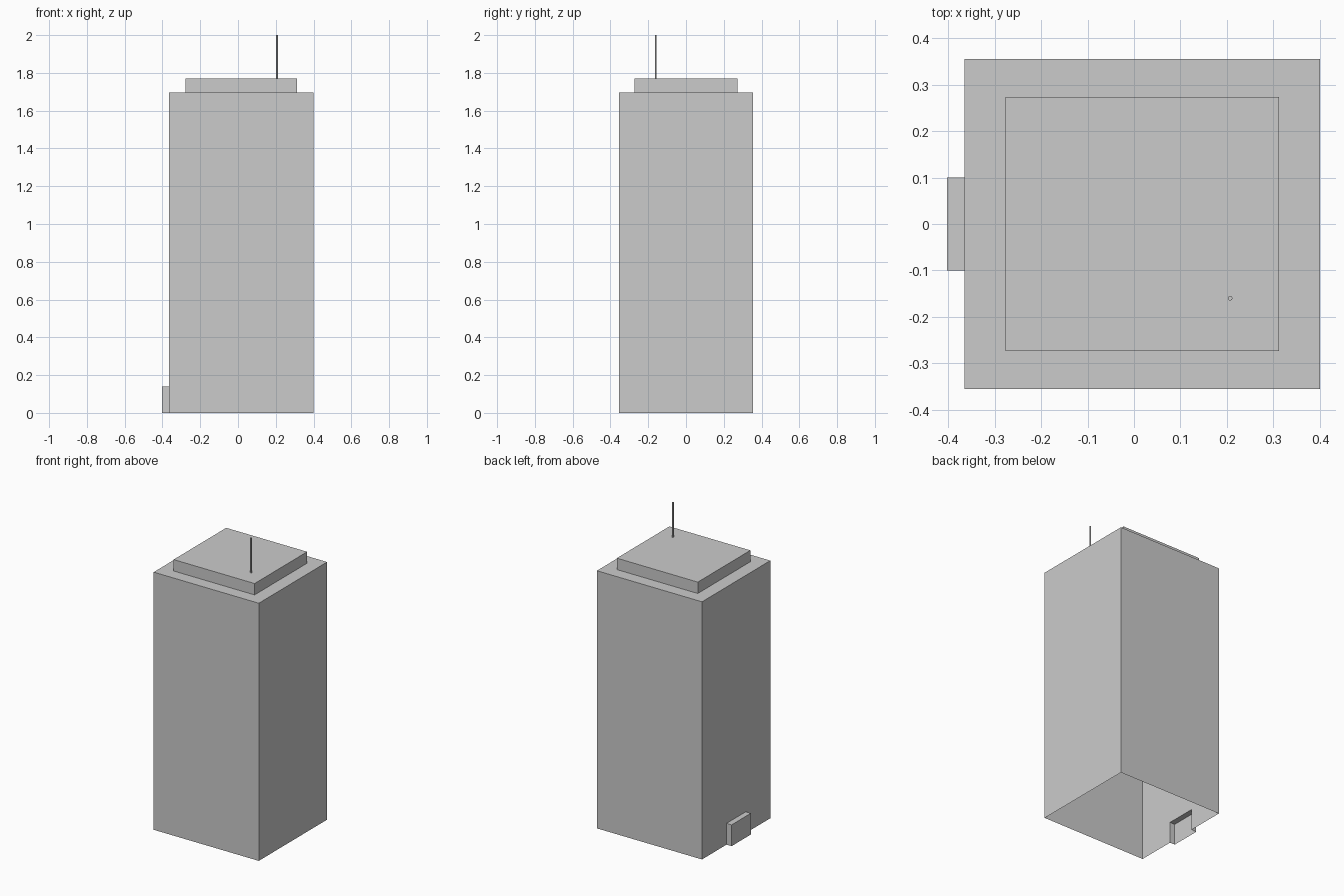
import bpy, bmesh
from mathutils import Vector

if "Cube" in bpy.data.objects:
    bpy.data.objects.remove(bpy.data.objects["Cube"])

CX, HX, HY = 0.0175, 0.3825, 0.355      # tower centre and half sizes
ROOF, CROWN = 1.695, 1.77
DOOR_X, DOOR_Y, DOOR_Z = -0.402, 0.10, 0.14


def make_object(name, bm):
    bmesh.ops.remove_doubles(bm, verts=bm.verts, dist=1e-5)
    bmesh.ops.recalc_face_normals(bm, faces=bm.faces)
    mesh = bpy.data.meshes.new(name)
    bm.to_mesh(mesh)
    bm.free()
    obj = bpy.data.objects.new(name, mesh)
    bpy.context.collection.objects.link(obj)
    return obj


def loop(bm, z, scale=1.0):
    x, y = HX * scale, HY * scale
    return [bm.verts.new((CX + sx * x, sy * y, z))
            for sx, sy in ((-1, 1), (-1, -1), (1, -1), (1, 1))]


# Tower shell: stacked rectangles, open underneath, with a stepped roof
bm = bmesh.new()
loops = [loop(bm, 0), loop(bm, ROOF), loop(bm, ROOF, 0.77), loop(bm, CROWN, 0.77)]
for level, (a, b) in enumerate(zip(loops, loops[1:])):
    for i in range(4):
        j = (i + 1) % 4
        if level == 0 and i == 0:
            continue  # entrance wall is made below
        bm.faces.new((a[i], a[j], b[j], b[i]))
bm.faces.new(loops[-1])

# Entrance wall with a doorway notch
wall_x = CX - HX
notch = [(DOOR_Y, 0), (DOOR_Y, DOOR_Z), (-DOOR_Y, DOOR_Z), (-DOOR_Y, 0)]
inner = [bm.verts.new((wall_x, y, z)) for y, z in notch]
a, b = loops[0], loops[1]
bm.faces.new((b[0], a[0], inner[0], inner[1]))
bm.faces.new((b[0], inner[1], inner[2], b[1]))
bm.faces.new((b[1], inner[2], inner[3], a[1]))

# Projecting entrance porch
outer = [bm.verts.new((DOOR_X, y, z)) for y, z in notch]
for i in range(3):
    bm.faces.new((inner[i], inner[i + 1], outer[i + 1], outer[i]))
bm.faces.new(outer)
make_object("tower", bm)

# Roof antenna
bpy.ops.mesh.primitive_cylinder_add(vertices=8, radius=0.005, depth=2.0 - CROWN,
                                    location=(0.207, -0.16, (2.0 + CROWN) / 2))
bpy.context.object.name = "antenna"
